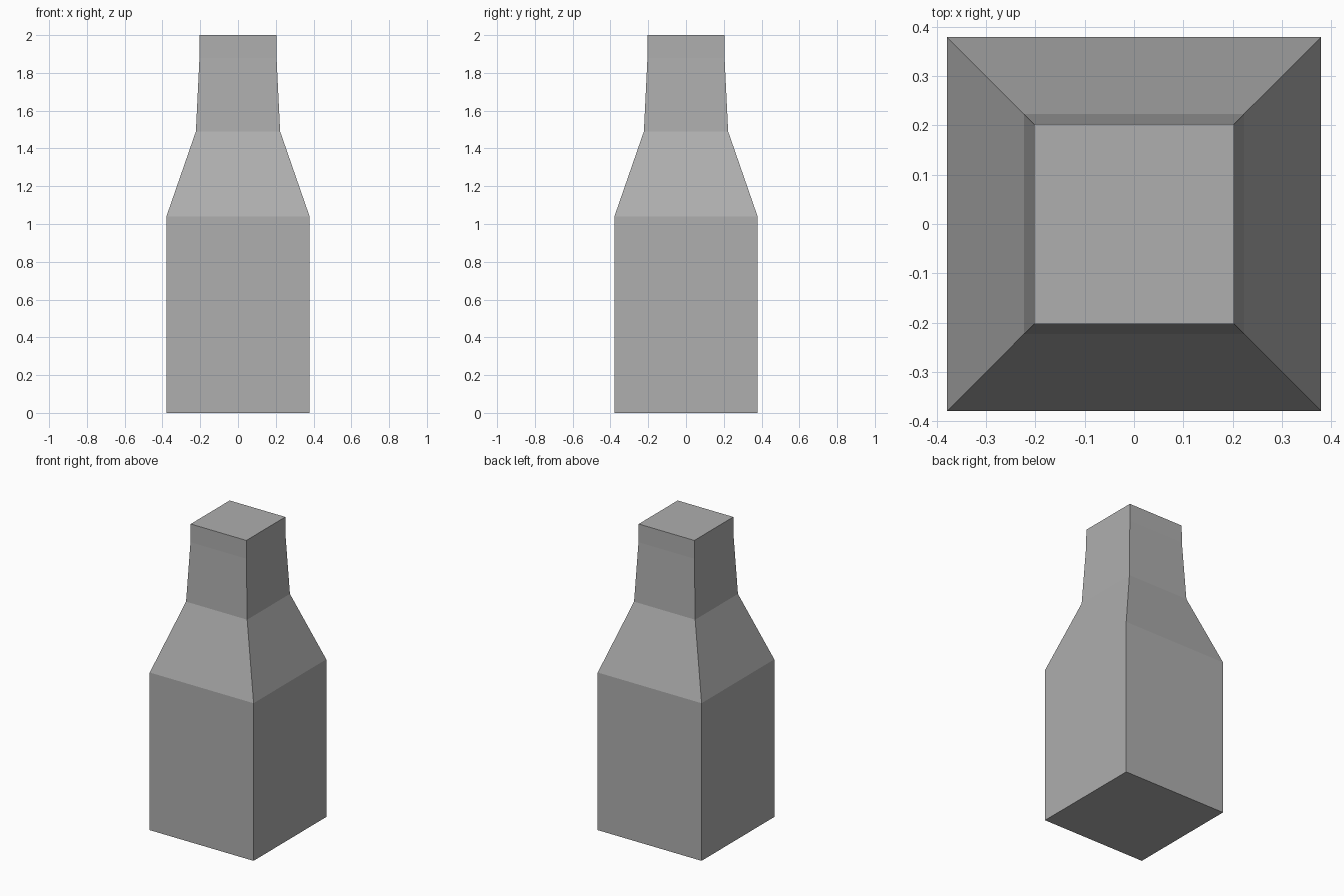
import bpy
import bmesh

cube = bpy.data.objects.get("Cube")
if cube:
    bpy.data.objects.remove(cube, do_unlink=True)

# Plain mid grey material
grey = bpy.data.materials.new("mid grey")
grey.use_nodes = True
colour = (0.425, 0.425, 0.425, 1.0)
grey.diffuse_color = colour
grey.node_tree.nodes["Principled BSDF"].inputs["Base Color"].default_value = colour

# Square bottle: half width and height of each ring, from base to mouth
profile = [(0.379, 0.0), (0.379, 1.04), (0.223, 1.49), (0.204, 1.88), (0.203, 2.0)]
corners = [(-1, -1), (1, -1), (1, 1), (-1, 1)]

bm = bmesh.new()
rings = [[bm.verts.new((x * r, y * r, z)) for x, y in corners] for r, z in profile]

# Walls between neighbouring rings
for low, high in zip(rings, rings[1:]):
    for i in range(4):
        j = (i + 1) % 4
        bm.faces.new((low[i], low[j], high[j], high[i]))

# Base and flat top
bm.faces.new(rings[0][::-1])
bm.faces.new(rings[-1])

mesh = bpy.data.meshes.new("square_bottle")
bm.to_mesh(mesh)
bm.free()
mesh.materials.append(grey)
bottle = bpy.data.objects.new("square_bottle", mesh)
bpy.context.collection.objects.link(bottle)
